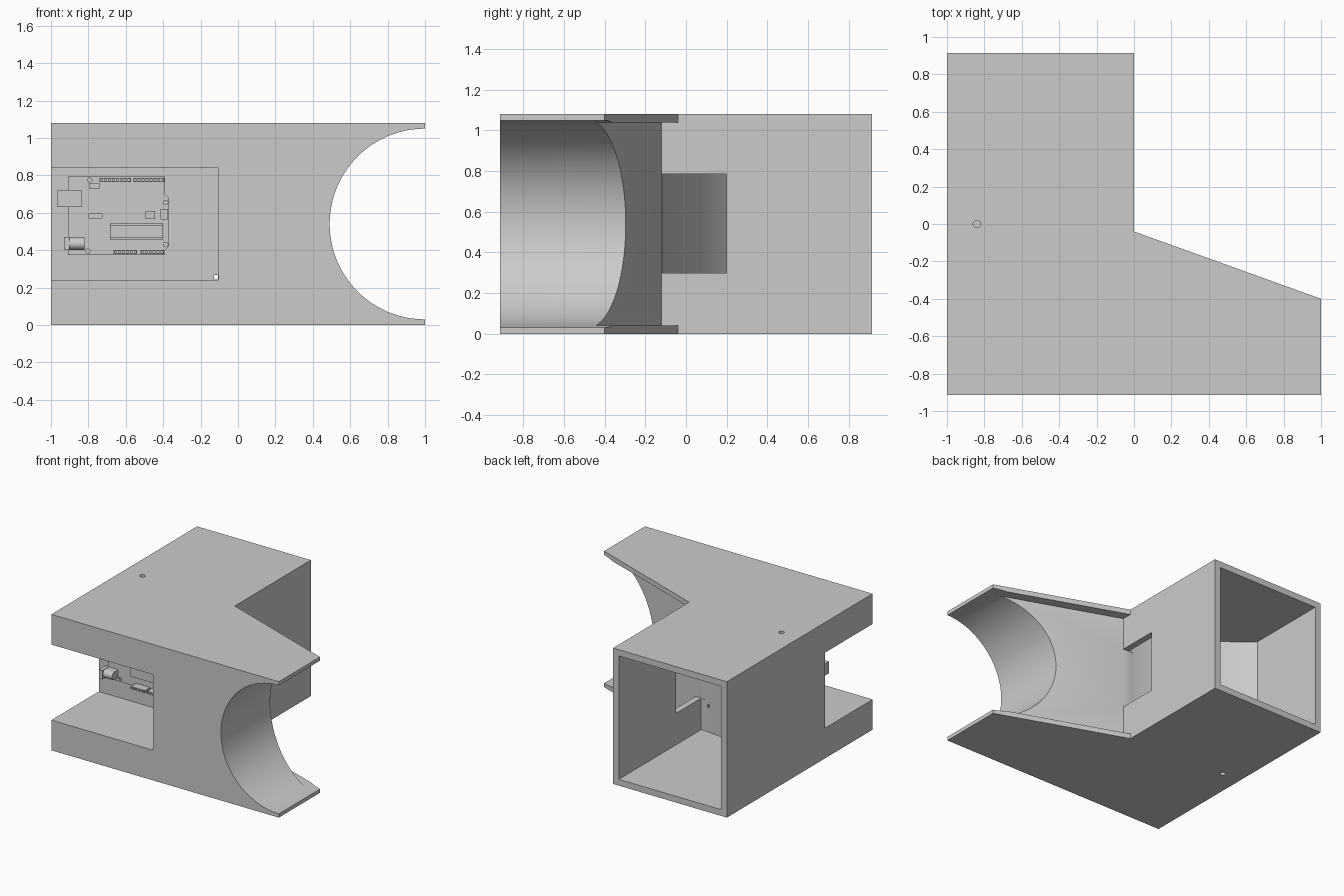
import bpy, bmesh, math
from mathutils import Matrix

old = bpy.data.objects.get("Cube")
if old:
    bpy.data.objects.remove(old)

grey = bpy.data.materials.new("plain grey")
grey.use_nodes = True
GREY = (0.6, 0.6, 0.6, 1)
grey.diffuse_color = GREY
grey.node_tree.nodes["Principled BSDF"].inputs["Base Color"].default_value = GREY


def finish(name, bm):
    bmesh.ops.recalc_face_normals(bm, faces=bm.faces)
    mesh = bpy.data.meshes.new(name)
    bm.to_mesh(mesh)
    bm.free()
    mesh.materials.append(grey)
    ob = bpy.data.objects.new(name, mesh)
    bpy.context.collection.objects.link(ob)
    return ob


def prism(name, points, lo, hi, axis="z"):
    """Extrude an outline along z (xy outline) or along y (xz outline)."""
    bm = bmesh.new()
    place = (lambda a, b: (a, b, lo)) if axis == "z" else (lambda a, b: (a, lo, b))
    face = bm.faces.new([bm.verts.new(place(a, b)) for a, b in points])
    out = bmesh.ops.extrude_face_region(bm, geom=[face])
    verts = [v for v in out["geom"] if isinstance(v, bmesh.types.BMVert)]
    step = (0, 0, hi - lo) if axis == "z" else (0, hi - lo, 0)
    bmesh.ops.translate(bm, verts=verts, vec=step)
    return finish(name, bm)


def box(name, x, y, z):
    return prism(name, [(x[0], y[0]), (x[1], y[0]), (x[1], y[1]), (x[0], y[1])], *z)


def rod(name, centre, radius, length, axis, sides=24):
    bm = bmesh.new()
    turn = {"x": Matrix.Rotation(math.pi / 2, 4, "Y"),
            "y": Matrix.Rotation(math.pi / 2, 4, "X"), "z": Matrix()}[axis]
    bmesh.ops.create_cone(bm, cap_ends=True, segments=sides, radius1=radius, radius2=radius,
                          depth=length, matrix=Matrix.Translation(centre) @ turn)
    return finish(name, bm)


def select(ob):
    bpy.ops.object.select_all(action="DESELECT")
    ob.select_set(True)
    bpy.context.view_layer.objects.active = ob


def cut(ob, cutter):
    select(ob)
    mod = ob.modifiers.new("cut", "BOOLEAN")
    mod.operation, mod.solver, mod.object = "DIFFERENCE", "EXACT", cutter
    bpy.ops.object.modifier_apply(modifier=mod.name)
    bpy.data.objects.remove(cutter)


def smooth(ob):
    select(ob)
    bpy.ops.object.shade_smooth_by_angle(angle=math.radians(25))


# Housing: L-shaped block with a tapering arm
H = 1.08
FRONT, BACK, WALL = -0.915, 0.915, -0.32
housing = prism("housing", [(-1, FRONT), (1, FRONT), (1, -0.4), (0, -0.04), (0, BACK), (-1, BACK)], 0, H)

# Recessed sloping rear of the arm between two thin lids
cut(housing, prism("recess_cutter", [(0, -0.12), (1.1, -0.516), (1.1, 0.1), (0, -0.04)], 0.04, H - 0.04))
# Half-round saddle at the end of the arm
cut(housing, rod("saddle_cutter", (1, 0, H / 2), 0.51, 3, "y", 96))
# Duct open at the back, with a curved end wall leading to the side window
R = 1.378
arc = [(x, -0.12 + R - math.sqrt(R * R - x * x)) for x in [-0.05 - 0.9 * i / 20 for i in range(21)]]
cut(housing, prism("duct_cutter", arc + [(-0.95, 1), (-0.05, 1)], 0.05, H - 0.05))
cut(housing, box("window_cutter", (-0.09, 0.1), (-0.12, 0.2), (0.3, 0.785)))
# Circuit bay in the front corner, its cable hole and the small screw holes
cut(housing, box("bay_cutter", (-1.1, -0.105), (-1, WALL), (0.24, 0.84)))
cut(housing, box("cable_cutter", (-0.128, -0.107), (-0.4, 0), (0.243, 0.268)))
for z in (0, H):
    cut(housing, rod("screw_cutter", (-0.84, 0, z), 0.02, 0.2, "z"))
smooth(housing)

# Circuit board on the bay wall
T = 0.013
TOP = WALL - T
board = prism("circuit_board", [(-0.91, 0.375), (-0.39, 0.375), (-0.39, 0.4), (-0.37, 0.42),
                                (-0.37, 0.68), (-0.39, 0.7), (-0.39, 0.795), (-0.91, 0.795)],
              TOP, WALL, "y")
for x, z in ((-0.793, 0.775), (-0.387, 0.655), (-0.387, 0.43), (-0.803, 0.395)):
    cut(board, rod("mount_cutter", (x, WALL, z), 0.012, 0.1, "y", 16))


def part(name, x, z, height):
    return box(name, x, (TOP - height, TOP), z)


part("data_socket", (-0.965, -0.838), (0.63, 0.722), 0.085)
part("power_socket_face", (-0.93, -0.9), (0.4, 0.47), 0.085)
part("power_socket_base", (-0.9, -0.82), (0.403, 0.467), 0.045)
smooth(rod("power_socket_barrel", (-0.86, TOP - 0.045, 0.435), 0.033, 0.08, "x"))
part("main_chip", (-0.685, -0.4), (0.465, 0.535), 0.04)
for z in (0.458, 0.53):
    part("chip_legs", (-0.685, -0.4), (z, z + 0.012), 0.025)
part("small_chip", (-0.495, -0.445), (0.568, 0.61), 0.01)
part("reset_button", (-0.795, -0.74), (0.73, 0.758), 0.02)
smooth(rod("reset_button_cap", (-0.767, TOP - 0.012, 0.744), 0.011, 0.03, "y"))
part("programming_pins", (-0.415, -0.375), (0.565, 0.62), 0.02)

# Oscillator can with rounded ends
can = [(cx + 0.016 * math.cos(a), 0.583 + 0.016 * math.sin(a))
       for cx, start in ((-0.737, -0.5), (-0.787, 0.5))
       for a in [math.pi * (start + i / 10) for i in range(11)]]
smooth(prism("oscillator", can, TOP - 0.028, TOP, "y"))

# Pin headers with a row of sockets
for x0, count, z in ((-0.74, 8, 0.775), (-0.56, 8, 0.775), (-0.665, 6, 0.39), (-0.522, 6, 0.39)):
    pitch = 0.021
    header = part("pin_header", (x0, x0 + count * pitch), (z - 0.01, z + 0.01), 0.065)
    for i in range(count):
        x = x0 + (i + 0.5) * pitch
        cut(header, box("pin_cutter", (x - 0.005, x + 0.005), (TOP - 0.1, TOP - 0.03), (z - 0.005, z + 0.005)))
